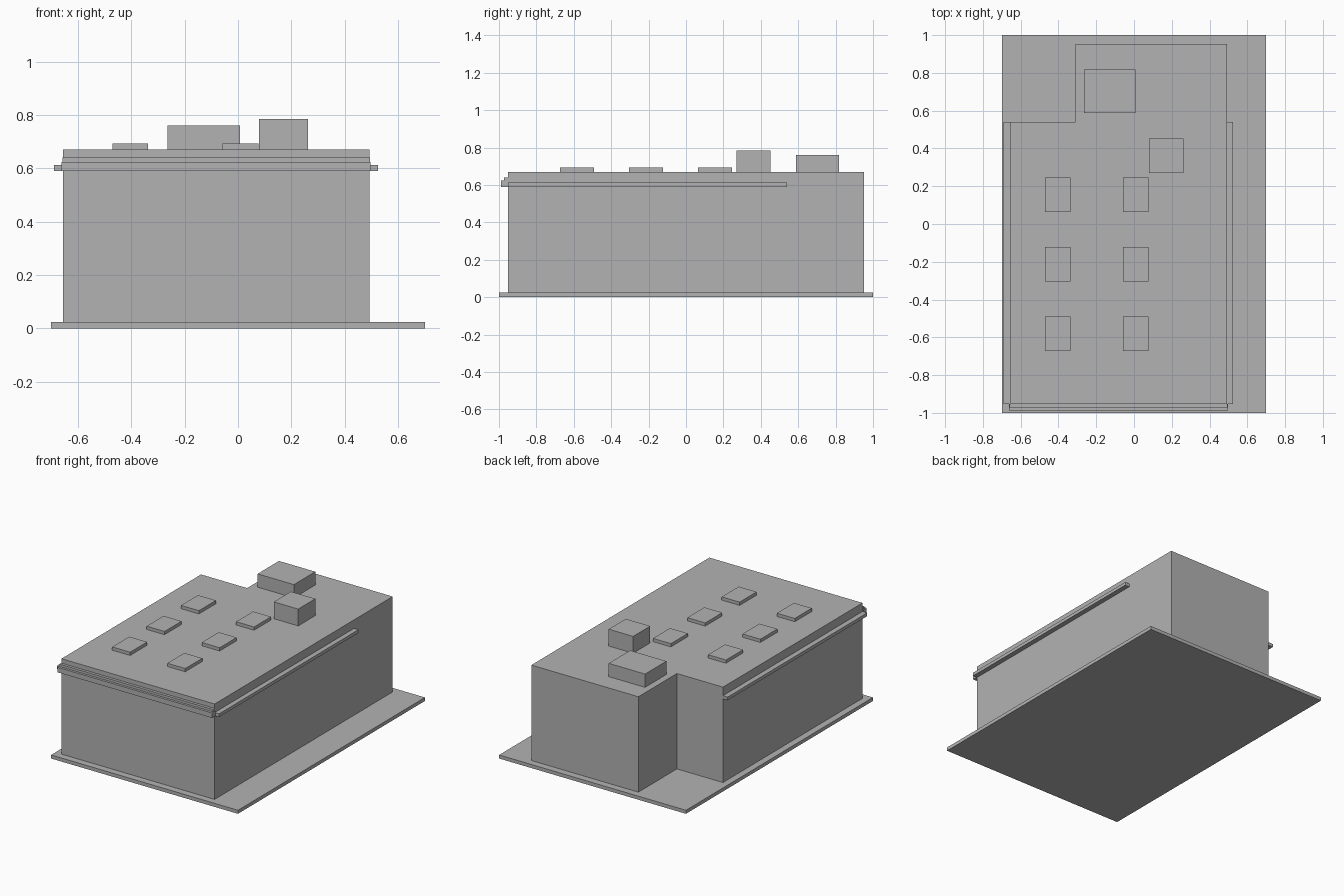
import bpy
import bmesh

cube = bpy.data.objects.get("Cube")
if cube:
    bpy.data.objects.remove(cube, do_unlink=True)

# Single plain material
grey = bpy.data.materials.new("plain grey")
grey.use_nodes = True
colour = (0.448, 0.448, 0.448, 1)
grey.diffuse_color = colour
grey.node_tree.nodes["Principled BSDF"].inputs["Base Color"].default_value = colour


def prism(name, outline, z0, z1):
    """Extrude a flat outline from z0 up to z1."""
    bm = bmesh.new()
    face = bm.faces.new([bm.verts.new((x, y, z0)) for x, y in outline])
    top = bmesh.ops.extrude_face_region(bm, geom=[face])["geom"]
    verts = [v for v in top if isinstance(v, bmesh.types.BMVert)]
    bmesh.ops.translate(bm, verts=verts, vec=(0, 0, z1 - z0))
    bmesh.ops.recalc_face_normals(bm, faces=bm.faces)
    mesh = bpy.data.meshes.new(name)
    bm.to_mesh(mesh)
    bm.free()
    mesh.materials.append(grey)
    obj = bpy.data.objects.new(name, mesh)
    bpy.context.collection.objects.link(obj)
    return obj


def box(name, x0, x1, y0, y1, z0, z1):
    return prism(name, [(x0, y0), (x1, y0), (x1, y1), (x0, y1)], z0, z1)


left, right, front, back = -0.655, 0.492, -0.953, 0.952
notch_x, notch_y, roof = -0.31, 0.54, 0.67

# Ground slab and notched building
box("ground_slab", -0.7, 0.7, -1, 1, 0, 0.024)
prism("building", [(left, front), (right, front), (right, back), (notch_x, back),
                   (notch_x, notch_y), (left, notch_y)], 0.024, roof)

# Ledges along both sides
box("right_ledge", -0.69, left, front, notch_y, 0.59, 0.612)
box("left_ledge", right, 0.525, front, notch_y, 0.59, 0.612)

# Stepped cornice on the front
box("front_cornice_lower", -0.662, 0.497, -0.988, front, 0.59, 0.624)
box("front_cornice_upper", -0.658, 0.495, -0.972, front, 0.624, 0.64)

# Rooftop units
box("wide_roof_unit", -0.265, 0.007, 0.588, 0.817, roof, 0.76)
box("tall_roof_unit", 0.079, 0.262, 0.27, 0.453, roof, 0.784)

# Two columns of skylights
for col, x in enumerate((-0.404, 0.009)):
    for row in range(3):
        y = -0.582 + row * 0.368
        box(f"skylight_{col}_{row}", x - 0.067, x + 0.067, y - 0.091, y + 0.091, roof, 0.692)
